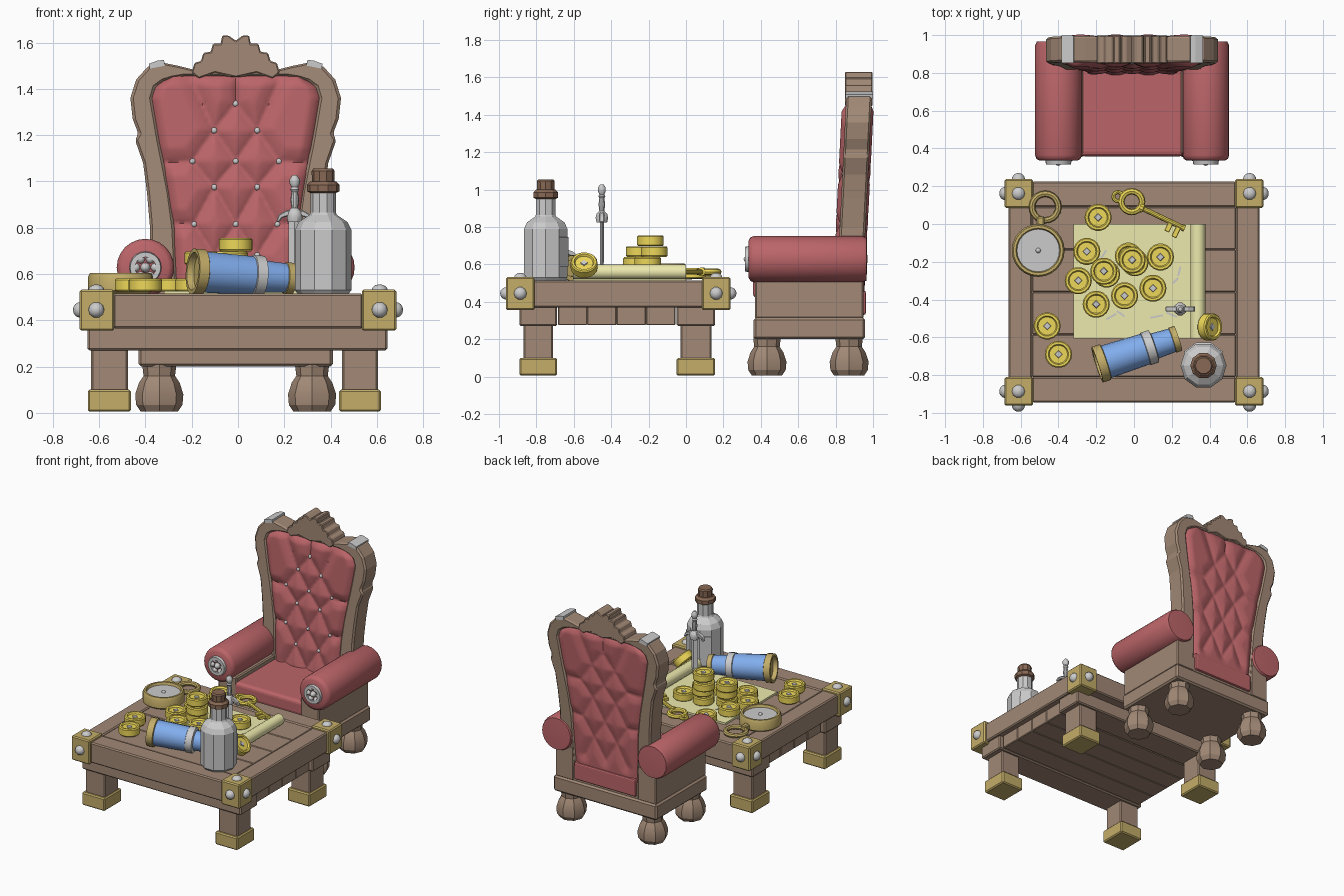
import bpy, bmesh, math
from mathutils import Vector, Matrix

if "Cube" in bpy.data.objects:
    bpy.data.objects.remove(bpy.data.objects["Cube"])

def mat(name, c):
    m = bpy.data.materials.new(name)
    m.diffuse_color = (*c, 1)
    m.use_nodes = True
    m.node_tree.nodes["Principled BSDF"].inputs["Base Color"].default_value = m.diffuse_color
    return m
WOOD = mat("wood", (.36, .25, .18)); RED = mat("leather", (.5, .13, .14))
GOLD = mat("gold", (.85, .68, .10)); BRASS = mat("brass", (.55, .42, .14))
BLUE = mat("blue", (.22, .42, .85)); PAPER = mat("paper", (.85, .82, .42))
CORK = mat("cork", (.25, .14, .09))

def make(name, verts, faces, m=None, bevel=0, smooth=None, segs=1):
    me = bpy.data.meshes.new(name)
    me.from_pydata([tuple(v) for v in verts], [], faces)
    bm = bmesh.new(); bm.from_mesh(me)
    bmesh.ops.recalc_face_normals(bm, faces=bm.faces)
    bm.to_mesh(me); bm.free()
    if m: me.materials.append(m)
    if smooth:
        me.shade_smooth(); me.set_sharp_from_angle(angle=math.radians(smooth))
    ob = bpy.data.objects.new(name, me)
    bpy.context.collection.objects.link(ob)
    if bevel:
        b = ob.modifiers.new("bevel", 'BEVEL'); b.width = bevel; b.segments = segs
    return ob

def box(name, x0, x1, y0, y1, z0, z1, m=None, bevel=.008, segs=1, rz=0):
    c = Vector(((x0+x1)/2, (y0+y1)/2, (z0+z1)/2)); R = Matrix.Rotation(rz, 3, 'Z')
    v = [c + R @ (Vector((x, y, z)) - c) for x in (x0, x1) for y in (y0, y1) for z in (z0, z1)]
    f = [(0,1,3,2), (4,6,7,5), (0,4,5,1), (2,3,7,6), (0,2,6,4), (1,5,7,3)]
    return make(name, v, f, m, bevel, segs=segs)

def lathe(name, prof, n, loc, m=None, axis=(0, 0, 1), smooth=35, k0=0, k1=None, closed=False):
    """Turn an (r, z) profile about an axis; k0..k1 picks a sector."""
    q = Vector(axis).to_track_quat('Z', 'Y')
    cols = list(range(k0, k1+1)) if k1 else list(range(n))
    p = len(prof)
    v = [q @ Vector((r*math.cos(math.tau*k/n), r*math.sin(math.tau*k/n), z)) + Vector(loc)
         for k in cols for r, z in prof]
    f, C = [], len(cols)
    for i in range(C-1 if k1 else C):
        for j in range(p if closed else p-1):
            a, b, t = i*p, (i+1) % C*p, (j+1) % p
            f.append((a+j, b+j, b+t, a+t))
    if not closed and not k1:
        for j in (0, p-1):
            if prof[j][0] > 0: f.append([i*p+j for i in range(C)])
    ob = make(name, v, f, m, smooth=smooth)
    bm = bmesh.new(); bm.from_mesh(ob.data)
    bmesh.ops.remove_doubles(bm, verts=bm.verts, dist=1e-5)
    bmesh.ops.dissolve_degenerate(bm, edges=bm.edges, dist=1e-6)
    bmesh.ops.recalc_face_normals(bm, faces=bm.faces)
    bm.to_mesh(ob.data); bm.free()
    return ob

def ring(name, loc, R, r, m, n=20):
    c = [(R+r*math.cos(math.tau*i/8), r*math.sin(math.tau*i/8)) for i in range(8)]
    return lathe(name, c, n, loc, m, closed=True)

def dome(name, loc, r, h, axis, n=10):
    pr = [(r*math.cos(t*math.pi/8), h*math.sin(t*math.pi/8)) for t in range(5)]
    pr[-1] = (0, h)
    return lathe(name, pr, n, loc, None, axis, 60)

# ---- table: frame boards, planks, beams, legs, brackets
for s in (-1, 1):
    box("table_side_board", *sorted((s*.54, s*.665)), -.945, .225, .37, .515, WOOD)
for y0, y1 in ((-.945, -.81), (.09, .225)):
    box("table_end_board", -.54, .54, y0, y1, .365, .515, WOOD)
for i in range(4):
    box("table_plank", -.54, .54, -.81+.225*i, -.585+.225*i, .40, .51, WOOD, .006)
    box("under_plank", -.62, .62, -.685+.157*i, -.528+.157*i, .275, .40, WOOD, .005)
for y0, y1 in ((-.89, -.69), (-.05, .155)):
    box("table_beam", -.65, .645, y0, y1, .27, .38, WOOD)
    for x0, x1 in ((-.635, -.475), (.45, .605)):
        box("table_leg", x0, x1, y0+.02, y1-.02, .08, .28, WOOD)
        box("table_foot_cap", x0-.014, x1+.012, y0, y1, .005, .10, BRASS)
for sx in (-1, 1):
    for y0, y1, sy in ((-.962, -.81, -1), (.085, .238, 1)):
        box("corner_bracket", *sorted((sx*.535, sx*.685)), y0, y1, .355, .532, BRASS)
        yc = (y0+y1)/2
        dome("bracket_stud_top", (sx*.612, yc, .53), .035, .025, (0, 0, 1))
        dome("bracket_stud_side", (sx*.683, yc, .445), .035, .03, (sx, 0, 0))
        dome("bracket_stud_end", (sx*.612, y1-.002 if sy > 0 else y0+.002, .445), .035, .034, (0, sy, 0))

# ---- chair base
CX = -.01
box("chair_lower_rail", CX-.42, CX+.42, .362, .958, .20, .315, WOOD, .012)
box("chair_box", CX-.40, CX+.40, .375, .945, .30, .43, WOOD)
box("seat_cushion", CX-.275, CX+.275, .358, .86, .42, .53, RED, .025, 3)
box("rear_panel", CX-.25, CX+.25, .92, .962, .33, .46, RED, .012, 2)
foot = [(0, 0), (.08, 0), (.1, .03), (.104, .075), (.088, .125), (.068, .155), (.074, .205)]
for s in (-1, 1):
    x = CX+s*.39
    box("arm_side", *sorted((CX+s*.26, CX+s*.41)), .368, .95, .31, .56, WOOD)
    lathe("armrest", [(0, 0), (.10, 0), (.117, .01), (.124, .03), (.124, .61), (.115, .63), (0, .635)],
          24, (x, .335, .628), RED, (0, 1, 0), 50)
    lathe("rosette_ring", [(.045, 0), (.045, .022), (.066, .022), (.07, 0)], 20, (x, .338, .628), None, (0, -1, 0))
    dome("rosette_hub", (x, .338, .628), .022, .03, (0, -1, 0))
    for k in range(6):
        a = k*math.pi/3
        dome("rosette_petal", (x+.042*math.cos(a), .338, .628+.042*math.sin(a)), .02, .02, (0, -1, 0), 8)
    for y in (.433, .872):
        lathe("chair_foot", foot, 8, (CX+s*.33, y, .005), WOOD, smooth=25).data.transform(Matrix.Identity(4))

# ---- chair back frame: stations of (outer x, z, inner x, z), mirrored
def shear(y, z): return y+.05*(z-.7)
st = [(.37, .31, .24, .31), (.37, .80, .265, .80), (.383, .95, .285, .95), (.40, 1.08, .31, 1.08),
      (.435, 1.18, .328, 1.17), (.42, 1.205, .335, 1.21), (.445, 1.27, .345, 1.27), (.455, 1.36, .36, 1.36),
      (.43, 1.44, .345, 1.41), (.38, 1.495, .31, 1.435), (.325, 1.515, .27, 1.447), (.25, 1.50, .22, 1.455),
      (.17, 1.48, .15, 1.455), (0, 1.55, 0, 1.45)]
full = [(-a, b, -c, d) for a, b, c, d in st] + st[-2::-1]
v, f = [], []
for a, b, c, d in full:
    for x, z, y in ((a, b, .817), (a, b, .955), (c, d, .955), (c, d, .817)):
        v.append((CX+x, shear(y, z), z))
for i in range(len(full)-1):
    for j in range(4):
        f.append((4*i+j, 4*i+4+j, 4*i+4+(j+1) % 4, 4*i+(j+1) % 4))
f += [(0, 1, 2, 3), tuple(len(v)-4+j for j in range(4))]
make("back_frame", v, f, WOOD, .012)
# stepped crest and shoulder caps
hp = [(0, 1.608), (.03, 1.63), (.058, 1.63), (.065, 1.595), (.098, 1.595), (.108, 1.56), (.14, 1.555),
      (.15, 1.52), (.178, 1.512), (.19, 1.47), (.16, 1.445), (.09, 1.47), (0, 1.45)]
loop = hp + [(-x, z) for x, z in hp[-2:0:-1]]
n = len(loop)
v = [(CX+x, y, z) for y in (.85, .997) for x, z in loop]
f = [tuple(range(n)), tuple(range(n, 2*n))] + [(i, (i+1) % n, n+(i+1) % n, n+i) for i in range(n)]
make("back_crest", v, f, WOOD, .005)
for s in (-1, 1):
    q = [(.305, 1.50), (.31, 1.524), (.335, 1.523), (.375, 1.508), (.372, 1.487)]
    v = [(CX+s*x, y, z) for y in (.852, .999) for x, z in q]
    f = [(0,1,2,3,4), (5,6,7,8,9)] + [(i, (i+1) % 5, 5+(i+1) % 5, 5+i) for i in range(5)]
    make("shoulder_cap", v, f)

# ---- tufted back cushion: creases are segments between buttons
W = [(.3, .25), (.8, .275), (1.08, .32), (1.21, .345), (1.36, .37), (1.41, .352), (1.465, .26)]
def half_width(z):
    for (a, p), (b, q) in zip(W, W[1:]):
        if z <= b: return p+(q-p)*(z-a)/(b-a)
    return W[-1][1]
rows = [(1.335, [0]), (1.22, [-.093, .093]), (1.087, [-.187, 0, .187]), (.975, [-.093, .093]),
        (.815, [-.18, 0, .18]), (.68, [-.093, .093]), (.53, [-.17, 0, .17])]
buttons = [[(x, z) for x in xs] for z, xs in rows]
segs = [(p, q) for A, B in zip(buttons, buttons[1:]) for p in A for q in B if abs(p[0]-q[0]) < .12]
segs.append(((0, 1.335), (0, 1.5)))
for s in (-1, 1):
    segs += [((s*.093, 1.22), (s*.2, 1.46)), ((s*.187, 1.087), (s*.35, 1.08)), ((s*.18, .815), (s*.3, .82))]
segs = [(Vector(a), Vector(b)) for a, b in segs]
def puff(x, z):
    p, best = Vector((x, z)), 1
    for a, b in segs:
        d = b-a
        t = max(0, min(1, (p-a).dot(d)/d.length_squared))
        best = min(best, (p-a-d*t).length)
    e = max(0, min(half_width(z)-abs(x), 1.465-z)/.05)
    return .022*min(1, e)**.5 + .03*min(1, best/.06)**.6*min(1, e+.1)**.5
NX, NZ = 56, 84
for name, base, k, zb in (("back_cushion", .848, -1, .46), ("back_cushion_rear", .93, .7, .44)):
    v, f = [], []
    for j in range(NZ+1):
        z = zb+(1.465-zb)*j/NZ
        for i in range(NX+1):
            x = half_width(z)*(2*i/NX-1)
            v.append((CX+x, shear(base+k*puff(x, z), z), z))
    for j in range(NZ):
        for i in range(NX):
            a = j*(NX+1)+i
            f.append((a, a+1, a+NX+2, a+NX+1))
    make(name, v, f, RED, smooth=60)
for r in buttons[:6]:
    for x, z in r:
        dome("tuft_button", (CX+x, shear(.828, z), z), .015, .016, (0, -1, 0))

# ---- map with rolled edge and ink marks
box("map_sheet", -.32, .33, -.605, 0, .512, .526, PAPER, 0)
lathe("map_roll", [(.02, .03), (.02, 0), (.04, 0), (.04, .605), (.02, .605), (.02, .57)], 14, (.338, -.605, .56), PAPER, (0, 1, 0))
for x, y, l, a in ((-.12, -.49, .06, .5), (-.07, -.475, .05, -.6), (.12, -.49, .07, .2), (.2, -.48, .06, -.4),
                   (.24, -.25, .05, 1.3), (.22, -.3, .04, .8), (-.16, -.16, .05, 1.0)):
    box("map_mark", x-l/2, x+l/2, y-.005, y+.005, .524, .529, None, 0, rz=a)

# ---- coins
coin = [(0, .046), (.048, .046), (.054, .057), (.066, .057), (.072, .05), (.072, .007), (.066, 0),
        (.054, 0), (.048, .01), (0, .01)]
def add_coin(loc, axis=(0, 0, 1)):
    lathe("coin", coin, 18, loc, GOLD, axis)
    a = Vector(axis).normalized()
    lathe("coin_mark", [(.022, 0), (.018, .006)], 4, Vector(loc)+a*.045, None, axis)
for x, y, k in ((-.19, .035, 1), (-.25, -.145, 1), (-.295, -.30, 1), (-.16, -.25, 3), (-.2, -.425, 1), (-.05, -.38, 1),
                (.10, -.34, 1), (.14, -.175, 1), (-.01, -.19, 4), (-.46, -.54, 1), (-.40, -.69, 1)):
    for i in range(k):
        w = .02*math.sin(2.3*i) if i < k-1 else 0
        add_coin((x+w, y-w, .524+.058*i), (0, 0, 1))
add_coin((.38, -.545, .577), (.75, 0, .66))

# ---- compass with loop
lathe("compass_case", [(0, .0), (.12, 0), (.14, .015), (.14, .075), (.132, .09), (.118, .09), (.112, .07)], 24, (-.507, -.14, .514), BRASS)
lathe("compass_face", [(0, 0), (.116, 0), (.116, .02), (0, .02)], 24, (-.507, -.14, .566))
dome("compass_pin", (-.507, -.14, .585), .014, .015, (0, 0, 1))
box("compass_neck", -.515, -.475, -.01, .04, .52, .57, BRASS)
ring("compass_loop", (-.47, .09, .54), .07, .017, BRASS)

# ---- key
ring("key_small_ring", (-.085, .145, .56), .024, .011, GOLD, 14)
ring("key_bow", (-.012, .118, .56), .055, .017, GOLD)
K = Vector((.24, -.115, 0)).normalized()
lathe("key_shaft", [(.024, 0), (.024, .02), (.014, .025), (.014, .25), (.018, .25), (.018, .265)], 10, (.03, .09, .56), GOLD, K)
for t, l in ((.185, .05), (.232, .06)):
    c = Vector((.03, .09, .56))+K*t+Vector((K.y, -K.x, 0))*l*.6
    box("key_tooth", c.x-.014, c.x+.014, c.y-l/2, c.y+l/2, .548, .572, GOLD, .003, rz=math.atan2(K.y, K.x))

# ---- telescope
P = Vector((-.195, -.745, .612)); D = Vector((.43, .14, -.032))
for nm, pr, m in (("telescope_lens_ring", [(0, .03), (.078, .03), (.082, 0), (.099, 0), (.099, .045), (.088, .05)], BRASS),
                  ("telescope_tube", [(.09, .045), (.084, .28), (.071, .29), (.064, .43)], BLUE),
                  ("telescope_band", [(.08, .265), (.09, .27), (.09, .315), (.07, .32)], None),
                  ("telescope_eyepiece", [(.06, .415), (.069, .42), (.069, .452), (.045, .452), (.045, .435), (0, .435)], BRASS)):
    lathe(nm, pr, 18, P, m, D)

# ---- bottle
B = (.368, -.75, 0)
lathe("bottle", [(.11, .515), (.122, .53), (.122, .79), (.105, .825), (.06, .855), (.055, .865), (.055, .96)], 10, B, smooth=20)
lathe("bottle_label", [(.115, .585), (.128, .59), (.128, .745), (.115, .75)], 10, B, k0=6, k1=9, smooth=20)
lathe("bottle_collar", [(.055, .95), (.07, .957), (.07, .985), (.055, 1.0)], 10, B, CORK, smooth=20)
lathe("bottle_cork", [(.048, .99), (.05, 1.045), (.043, 1.055)], 10, B, CORK, smooth=20)

# ---- dagger stuck in the table
T = (.245, -.45, 0)
bl = lathe("dagger_blade", [(.006, .5), (.026, .62), (.026, .84)], 4, (0, 0, 0), None, smooth=None)
bl.scale = (1, .42, 1); bl.location = T
lathe("dagger_grip", [(.03, .825), (.035, .85), (.03, .87), (.014, .885), (.019, .92), (.014, .955), (.02, .965), (.014, .975), (.022, .99), (.022, 1.01), (.01, 1.027)], 10, T)
g = [(0, .88), (.04, .873), (.07, .855), (.08, .825), (.066, .825), (.055, .842), (.035, .848), (0, .85)]
loop = g + [(-x, z) for x, z in g[-2:0:-1]]
n = len(loop)
v = [(T[0]+x, T[1]+y, z) for y in (-.014, .014) for x, z in loop]
f = [tuple(range(n)), tuple(range(n, 2*n))] + [(i, (i+1) % n, n+(i+1) % n, n+i) for i in range(n)]
make("dagger_guard", v, f, None, .004)
